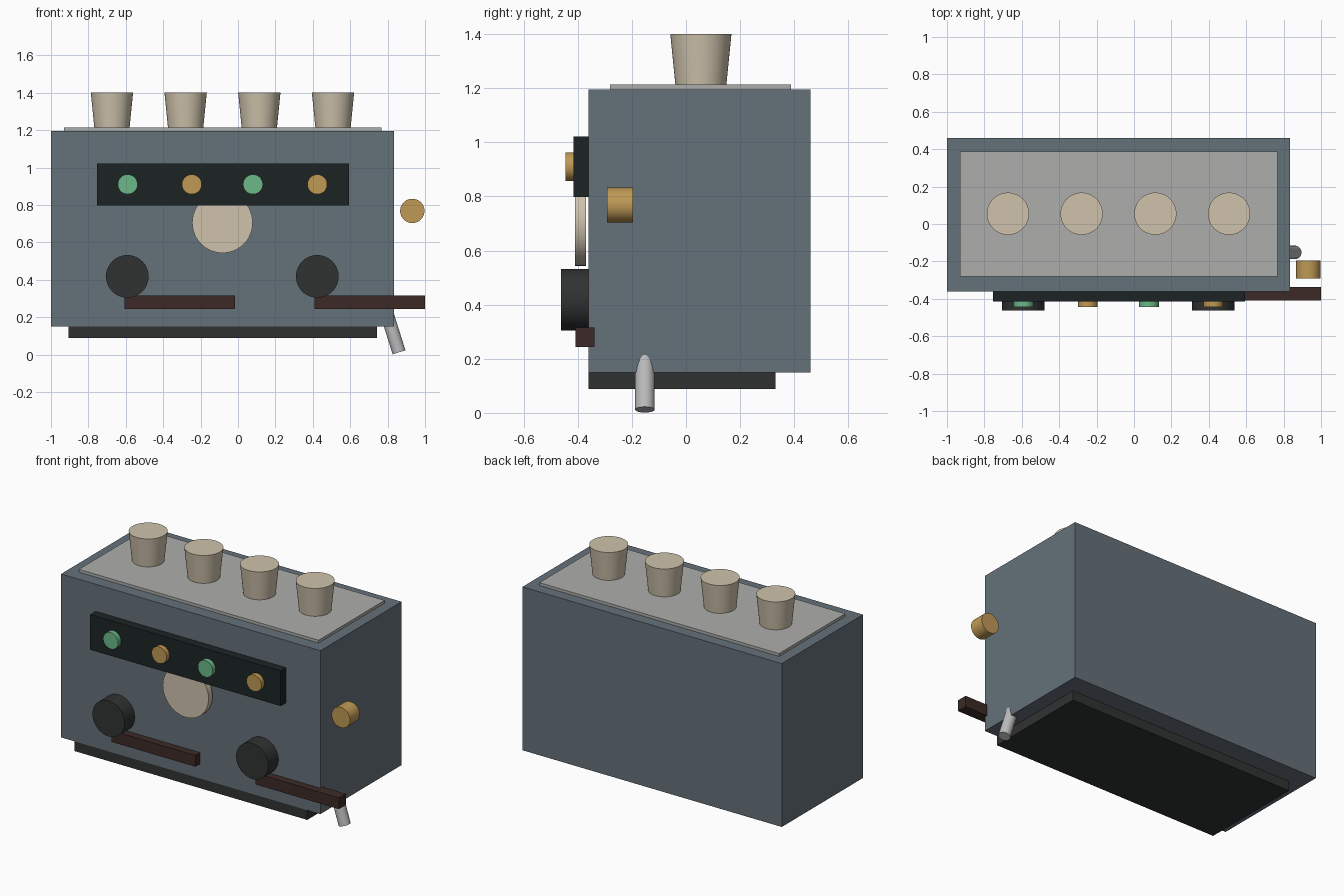
import bpy, math
from mathutils import Vector

if "Cube" in bpy.data.objects:
    bpy.data.objects.remove(bpy.data.objects["Cube"])


def material(name, r, g, b):
    m = bpy.data.materials.new(name)
    m.diffuse_color = (r, g, b, 1)
    m.use_nodes = True
    m.node_tree.nodes["Principled BSDF"].inputs["Base Color"].default_value = m.diffuse_color
    return m


STEEL_BLUE = material("blue_grey_metal", 0.13, 0.165, 0.195)
TRAY = material("tray_metal", 0.42, 0.43, 0.41)
CREAM = material("cream_ceramic", 0.62, 0.54, 0.41)
BLACK = material("black_panel", 0.012, 0.017, 0.017)
RUBBER = material("dark_rubber", 0.03, 0.032, 0.032)
WOOD = material("dark_wood", 0.045, 0.023, 0.019)
BRASS = material("brass", 0.52, 0.32, 0.09)
GREEN = material("green_light", 0.15, 0.48, 0.25)
CHROME = material("chrome", 0.5, 0.5, 0.5)


def box(name, x, y, z, mat):
    """Box from (min, max) ranges."""
    bpy.ops.mesh.primitive_cube_add(size=1, location=[(a + b) / 2 for a, b in (x, y, z)])
    o = bpy.context.object
    o.name = name
    o.scale = [b - a for a, b in (x, y, z)]
    bpy.ops.object.transform_apply(location=False, rotation=False, scale=True)
    o.data.materials.append(mat)
    return o


def round_part(name, start, end, r1, mat, r2=None):
    """Cylinder or taper running between two points."""
    a, b = Vector(start), Vector(end)
    d = b - a
    bpy.ops.mesh.primitive_cone_add(vertices=48, radius1=r1, radius2=r1 if r2 is None else r2,
                                    depth=d.length, location=(a + b) / 2,
                                    rotation=d.to_track_quat('Z', 'Y').to_euler())
    o = bpy.context.object
    o.name = name
    o.data.materials.append(mat)
    bpy.ops.object.shade_smooth_by_angle(angle=math.radians(30))
    return o


# Housing, base and cup tray
box("body", (-1, 0.835), (-0.36, 0.46), (0.15, 1.195), STEEL_BLUE)
box("drip_base", (-0.905, 0.742), (-0.36, 0.33), (0.088, 0.15), RUBBER)
box("cup_tray", (-0.93, 0.766), (-0.28, 0.388), (1.19, 1.213), TRAY)

# Row of cups on the tray
for i in range(4):
    x = -0.674 + i * 0.394
    round_part(f"cup_{i + 1}", (x, 0.055, 1.21), (x, 0.055, 1.4), 0.094, CREAM, 0.113)

# Control panel with alternating buttons, and the gauge below it
box("control_panel", (-0.755, 0.593), (-0.415, -0.36), (0.797, 1.022), BLACK)
for i, x in enumerate((-0.59, -0.247, 0.08, 0.424)):
    round_part(f"button_{i + 1}", (x, -0.41, 0.91), (x, -0.445, 0.91), 0.053,
               BRASS if i % 2 else GREEN)
round_part("gauge", (-0.083, -0.37, 0.705), (-0.083, -0.411, 0.705), 0.162, CREAM)

# Two brew heads with filter handles
for i, x in enumerate((-0.592, 0.424)):
    round_part(f"brew_head_{i + 1}", (x, -0.355, 0.418), (x, -0.462, 0.418), 0.114, RUBBER)
    box(f"filter_handle_{i + 1}", (x - 0.016, x + 0.576), (-0.408, -0.338), (0.244, 0.316), WOOD)

# Steam knob and tilted steam wand
round_part("steam_knob", (0.932, -0.195, 0.768), (0.932, -0.292, 0.768), 0.065, BRASS)
foot = Vector((0.861, -0.152, 0.012))
round_part("steam_wand", foot, foot + Vector((-0.3, 0, 0.954)) * 0.4, 0.036, CHROME)
